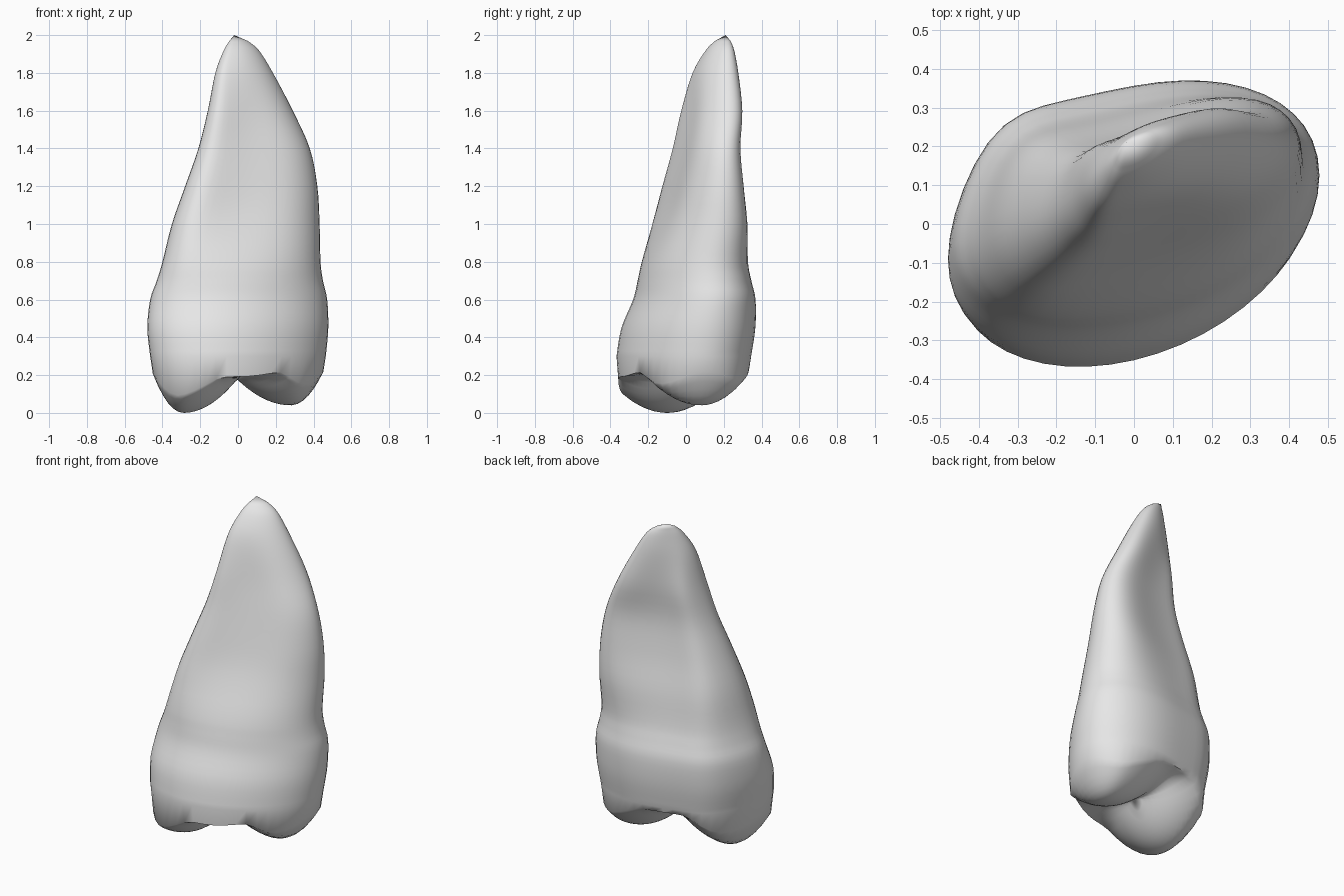
import bpy
import bmesh
from math import sin, cos, exp, log, pi
from mathutils import Vector

default_cube = bpy.data.objects.get("Cube")
if default_cube:
    bpy.data.objects.remove(default_cube, do_unlink=True)

SEGMENTS = 48
STEPS = 4

# Profile of crown and root: height, x limits, y limits
PROFILE = [Vector(row) for row in (
    (.3, -.465, .465, -.368, .345),
    (.45, -.48, .478, -.342, .367),
    (.6, -.465, .472, -.28, .368),
    (.7, -.43, .45, -.256, .346),
    (.8, -.4, .437, -.234, .328),
    (1, -.35, .432, -.178, .325),
    (1.2, -.28, .42, -.125, .305),
    (1.4, -.21, .38, -.07, .288),
    (1.6, -.16, .29, -.025, .298),
    (1.8, -.12, .185, .035, .277),
    (1.92, -.075, .11, .105, .255),
    (1.97, -.045, .05, .155, .235),
)]
TIP = (-.02, .21, 2)


def ramp(value, low, high):
    """Smooth step from zero to one."""
    f = min(max((value - low) / (high - low), 0), 1)
    return f * f * (3 - 2 * f)


def bump(value, centre, width):
    return exp(-((value - centre) / width) ** 2)


def smooth_rows(rows):
    """Catmull-Rom interpolation between the profile rows."""
    result = []
    for i in range(len(rows) - 1):
        before, start = rows[max(i - 1, 0)], rows[i]
        end, after = rows[i + 1], rows[min(i + 2, len(rows) - 1)]
        for step in range(STEPS):
            f = step / STEPS
            result.append(start + (end - before) * (f / 2)
                          + (before * 2 - start * 5 + end * 4 - after) * (f * f / 2)
                          + (start * 3 - before - end * 3 + after) * (f ** 3 / 2))
    return result + [rows[-1]]


def section(row):
    """Skewed oval with a full back corner, a front ridge and side hollows."""
    z, x_low, x_high, y_low, y_high = row
    skew = .31 + .22 * ramp(z, .6, 1.5)
    hollow = .2 * ramp(z, .5, 1.2) * (1 - ramp(z, 1.5, 1.95))
    corner = .2 * (1 - ramp(z, 1.5, 2))
    corner_angle = 2.38 + .2 * ramp(z, .5, 1.2)
    ridge = .1 * ramp(z, .5, 1.2)
    angles = [2 * pi * i / SEGMENTS for i in range(SEGMENTS)]
    depths = [sin(t + skew) - hollow * sin(t) ** 5
              + corner * bump(t, corner_angle, .45)
              - ridge * bump(t, 3.8, .4) for t in angles]
    nearest, farthest = min(depths), max(depths)
    points = []
    for t, depth in zip(angles, depths):
        x = (x_low + x_high) / 2 + (x_high - x_low) / 2 * cos(t)
        y = y_low + (y_high - y_low) * (depth - nearest) / (farthest - nearest)
        points.append(Vector((x, y, z)))
    return points


def chewing_height(x, y):
    """Two rounded cusps softly joined along a shallow groove."""
    right_cusp = (8 if x < -.29 else 2.2) * (x + .29) ** 2 + 1.8 * (y + .1) ** 2
    left_cusp = (.04 + (6 if x > .28 else 1.7) * (x - .28) ** 2
                 + (2.6 if y > .08 else 1.8) * (y - .08) ** 2)
    groove = .19 + .5 * x * x + .25 * max(y, 0) + .03 * bump(y, 0, .2)
    softness = .018
    return -softness * log(sum(exp(-height / softness)
                               for height in (right_cusp, left_cusp, groove, .3)))


def add_ring(bm, points):
    return [bm.verts.new(p) for p in points]


def bridge(bm, lower, upper):
    for i in range(SEGMENTS):
        j = (i + 1) % SEGMENTS
        bm.faces.new((lower[i], lower[j], upper[j], upper[i]))


def close_end(bm, ring, position):
    pole = bm.verts.new(position)
    for i in range(SEGMENTS):
        bm.faces.new((ring[i], ring[(i + 1) % SEGMENTS], pole))


bm = bmesh.new()

# Chewing surface, from the middle of the groove out to the rim
rim = section(PROFILE[0])
middle = sum(rim, Vector()) / SEGMENTS
rings = []
for k in range(1, 15):
    scale = .97 * (k / 14) ** .8
    points = [middle.lerp(p, scale) for p in rim]
    for p in points:
        p.z = chewing_height(p.x, p.y)
    rings.append(add_ring(bm, points))
close_end(bm, rings[0], (middle.x, middle.y, chewing_height(middle.x, middle.y)))

# Crown wall and root
rings += [add_ring(bm, section(row)) for row in smooth_rows(PROFILE)]
for lower, upper in zip(rings, rings[1:]):
    bridge(bm, lower, upper)
close_end(bm, rings[-1], TIP)

bmesh.ops.recalc_face_normals(bm, faces=bm.faces)
mesh = bpy.data.meshes.new("tooth")
bm.to_mesh(mesh)
bm.free()
tooth = bpy.data.objects.new("tooth", mesh)
bpy.context.collection.objects.link(tooth)

# Plain grey material
grey = bpy.data.materials.new("light grey")
grey.use_nodes = True
colour = (.8, .8, .8, 1)
grey.diffuse_color = colour
grey.node_tree.nodes["Principled BSDF"].inputs["Base Color"].default_value = colour
mesh.materials.append(grey)

# Smooth shading
bpy.context.view_layer.objects.active = tooth
tooth.select_set(True)
bpy.ops.object.shade_smooth_by_angle(angle=pi / 3)
